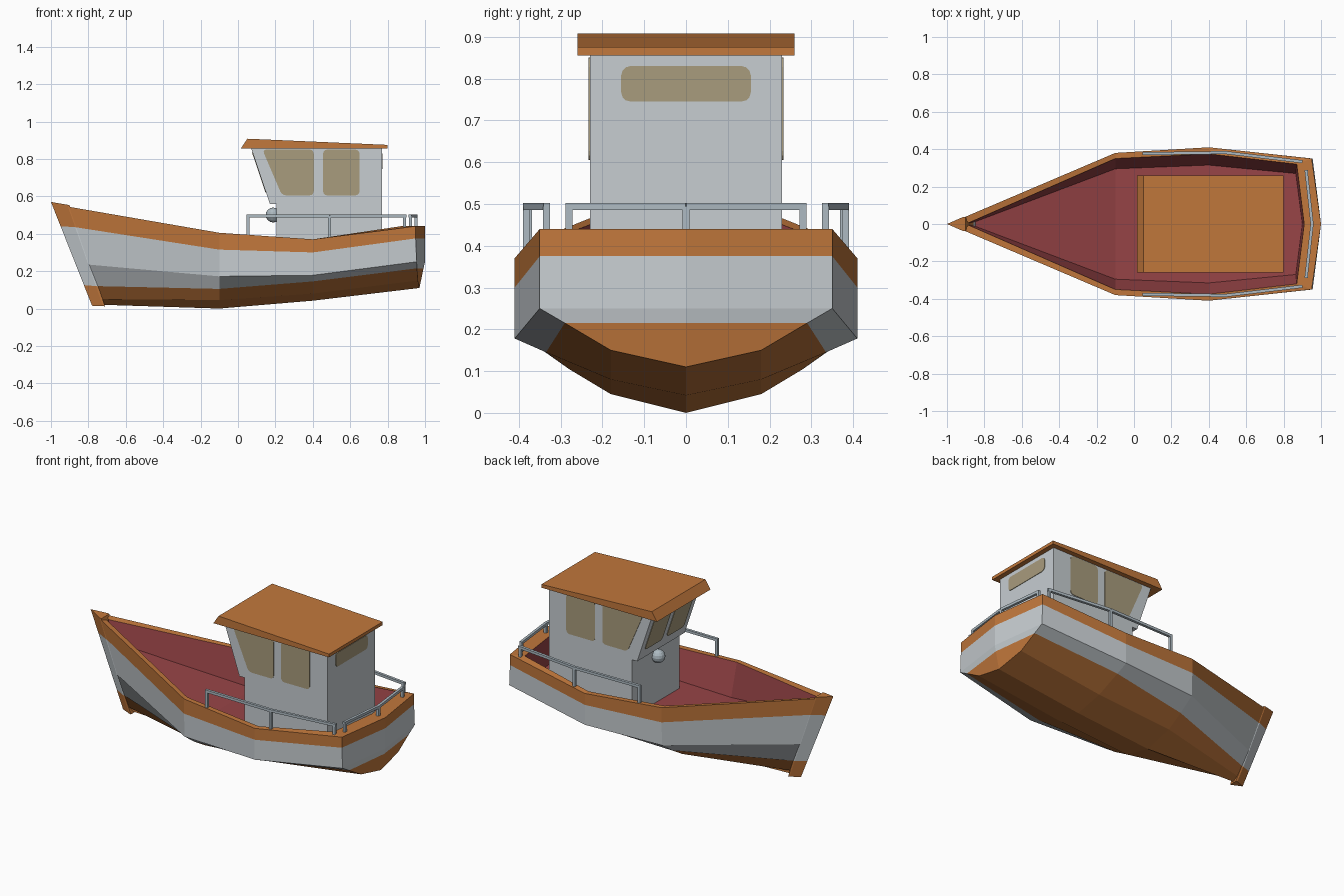
import bpy, bmesh
from mathutils import Vector

if "Cube" in bpy.data.objects:
    bpy.data.objects.remove(bpy.data.objects["Cube"])


def srgb(*c):
    return tuple(v / 12.92 if v < 0.04045 else ((v + 0.055) / 1.055) ** 2.4 for v in c) + (1,)


def material(name, *c):
    m = bpy.data.materials.new(name)
    m.diffuse_color = srgb(*c)
    m.use_nodes = True
    m.node_tree.nodes["Principled BSDF"].inputs["Base Color"].default_value = m.diffuse_color
    return m


ORANGE = material("orange_paint", 0.76, 0.47, 0.235)
WHITE = material("white_paint", 0.78, 0.805, 0.82)
RED = material("red_deck", 0.59, 0.265, 0.275)
GLASS = material("tinted_window", 0.66, 0.61, 0.49)
METAL = material("rail_metal", 0.68, 0.73, 0.76)


def make(name, bm, *mats, mirror=False):
    bmesh.ops.recalc_face_normals(bm, faces=bm.faces)
    me = bpy.data.meshes.new(name)
    bm.to_mesh(me)
    bm.free()
    ob = bpy.data.objects.new(name, me)
    bpy.context.collection.objects.link(ob)
    for m in mats:
        me.materials.append(m)
    if mirror:
        mod = ob.modifiers.new("mirror", 'MIRROR')
        mod.use_axis = (False, True, False)
        mod.merge_threshold = 0.0005
    return ob


def face(bm, pts, mat=0):
    f = bm.faces.new(pts)
    f.material_index = mat
    return f


# --- Hull: half rings from deck centre over the gunwale to the keel, mirrored
# ring order: deck centre, deck edge, rail inside, rail outside, band, chine, waterline, bilge, keel
def ring(xs, yz):
    return [(x, y, z) for x, (y, z) in zip(xs, yz)]


bow_z = [0.41, 0.41, 0.535, 0.545, 0.435, 0.235, 0.12, 0.05, 0.02]
bow_y = [0, 0.004, 0.006, 0.035, 0.034, 0.032, 0.028, 0.02, 0]
bow_x = [-0.87, -0.87, -0.885] + [-0.91 + (0.545 - z) * 0.358 for z in bow_z[3:]]
rings = [
    ring(bow_x, list(zip(bow_y, bow_z))),
    ring([-0.1] * 9, [(0, 0.21), (0.295, 0.21), (0.35, 0.405), (0.38, 0.405), (0.38, 0.315),
                      (0.375, 0.172), (0.28, 0.105), (0.18, 0.045), (0, 0)]),
    ring([0.4] * 9, [(0, 0.21), (0.315, 0.21), (0.375, 0.37), (0.41, 0.37), (0.41, 0.30),
                     (0.41, 0.178), (0.335, 0.145), (0.18, 0.08), (0, 0.042)]),
    ring([0.90, 0.865, 0.87, 0.95, 0.95, 0.955, 0.957, 0.962, 0.97],
         [(0, 0.28), (0.27, 0.28), (0.32, 0.44), (0.35, 0.44), (0.35, 0.375),
          (0.35, 0.25), (0.29, 0.215), (0.18, 0.15), (0, 0.11)]),
]
row_mat = [2, 2, 0, 0, 1, 1, 0, 0]
bm = bmesh.new()
grid = [[bm.verts.new(p) for p in r] for r in rings]
for a, b in zip(grid, grid[1:]):
    for i, m in enumerate(row_mat):
        face(bm, (a[i], b[i], b[i + 1], a[i + 1]), m)
# transom, folded along the centre line
s = grid[-1]
c = [bm.verts.new((x, 0, z)) for x, z in
     ((0.91, 0.44), (1.0, 0.44), (1.0, 0.375), (1.0, 0.25), (0.992, 0.215))]
face(bm, (s[0], s[1], s[2], c[0]), 2)
for i, m in enumerate((0, 0, 1, 1)):
    face(bm, (s[i + 2], s[i + 3], c[i + 1], c[i]), m)
face(bm, (s[6], s[7], s[8], c[4]), 0)
make("hull", bm, ORANGE, WHITE, RED, mirror=True)

# --- Stem post: raked wedge with the hull's colour bands
bm = bmesh.new()
rows = []
for zf, zb, w in ((0.57, 0.555, 0.038), (0.44, 0.435, 0.037), (0.125, 0.12, 0.031), (0.015, 0.013, 0.024)):
    xb = -0.913 + (0.555 - zb) * 0.352
    rows.append([bm.verts.new(p) for p in
                 ((-1 + (0.57 - zf) * 0.396, 0, zf), (xb, w, zb), (xb + 0.012, w, zb - 0.002),
                  (xb + 0.012, -w, zb - 0.002), (xb, -w, zb))])
for k, (a, b) in enumerate(zip(rows, rows[1:])):
    for i in range(5):
        j = (i + 1) % 5
        face(bm, (a[i], a[j], b[j], b[i]), 1 if k == 1 else 0)
face(bm, rows[0])
face(bm, rows[-1])
make("stem_post", bm, ORANGE, WHITE)


# --- Wheelhouse and roof: side profiles extruded across the boat
def extruded(name, profile, half_width, mat):
    bm = bmesh.new()
    f = bm.faces.new([bm.verts.new((x, -half_width, z)) for x, z in profile])
    ext = bmesh.ops.extrude_face_region(bm, geom=[f])
    bmesh.ops.translate(bm, vec=(0, 2 * half_width, 0),
                        verts=[v for v in ext["geom"] if isinstance(v, bmesh.types.BMVert)])
    return make(name, bm, mat)


extruded("wheelhouse", [(0.205, 0.2), (0.77, 0.2), (0.77, 0.858), (0.07, 0.858),
                        (0.17, 0.56), (0.205, 0.56)], 0.23, WHITE)
extruded("roof", [(0.015, 0.855), (0.80, 0.855), (0.80, 0.875), (0.05, 0.908)], 0.26, ORANGE)


# --- Windows: thin plates with rounded corners
def plate(name, corners, normal, mirror=False):
    n = Vector(normal).normalized()
    bm = bmesh.new()
    f = bm.faces.new([bm.verts.new(Vector(p) - n * 0.003) for p in corners])
    bmesh.ops.bevel(bm, geom=bm.verts[:], offset=0.022, segments=3, profile=0.5, affect='VERTICES')
    ext = bmesh.ops.extrude_face_region(bm, geom=bm.faces[:])
    bmesh.ops.translate(bm, vec=n * 0.006,
                        verts=[v for v in ext["geom"] if isinstance(v, bmesh.types.BMVert)])
    make(name, bm, GLASS, mirror=mirror)


def side_window(name, xz):
    plate(name, [(x, -0.23, z) for x, z in xz], (0, -1, 0), True)


side_window("front_side_windows", [(0.235, 0.605), (0.405, 0.605), (0.405, 0.85), (0.13, 0.85)])
side_window("rear_side_windows", [(0.455, 0.605), (0.65, 0.605), (0.65, 0.85), (0.455, 0.85)])
plate("back_window", [(0.77, y, z) for y, z in
                      ((-0.155, 0.745), (0.155, 0.745), (0.155, 0.83), (-0.155, 0.83))], (1, 0, 0))
plate("windscreen_panes", [(0.07 + (0.858 - z) * 0.3356, y, z) for y, z in
                           ((0.02, 0.62), (0.19, 0.62), (0.19, 0.835), (0.02, 0.835))],
      (-0.948, 0, -0.318), True)

# --- Lamp on the front wall
bm = bmesh.new()
bmesh.ops.create_uvsphere(bm, u_segments=16, v_segments=8, radius=0.04)
bmesh.ops.translate(bm, verts=bm.verts, vec=(0.188, 0, 0.5))
make("front_lamp", bm, METAL)


# --- Railings: square bars along a path, with posts
def bar(bm, a, b, w=0.016):
    a, b = Vector(a), Vector(b)
    d = (b - a).normalized()
    side = d.cross(Vector((0, 0, 1) if abs(d.z) < 0.9 else (1, 0, 0))).normalized() * w / 2
    up = side.cross(d).normalized() * w / 2
    ends = [[bm.verts.new(p + side * i + up * j) for i, j in ((-1, -1), (1, -1), (1, 1), (-1, 1))]
            for p in (a, b)]
    for k in range(4):
        bm.faces.new((ends[0][k], ends[0][k - 1], ends[1][k - 1], ends[1][k]))
    for e in ends:
        bm.faces.new(e)


def railing(name, path, posts, mirror):
    bm = bmesh.new()
    for a, b in zip(path, path[1:]):
        bar(bm, (*a, 0.494), (*b, 0.494))
    for x, y, z in posts:
        bar(bm, (x, y, z), (x, y, 0.494))
    make(name, bm, METAL, mirror=mirror)


railing("side_railings", [(0.045, 0.376), (0.49, 0.382), (0.9, 0.333)],
        [(0.053, 0.376, 0.38), (0.49, 0.382, 0.37), (0.89, 0.334, 0.42)], True)
railing("stern_railing", [(0.92, -0.288), (0.952, 0), (0.92, 0.288)],
        [(0.921, -0.28, 0.43), (0.952, 0, 0.43), (0.921, 0.28, 0.43)], False)
